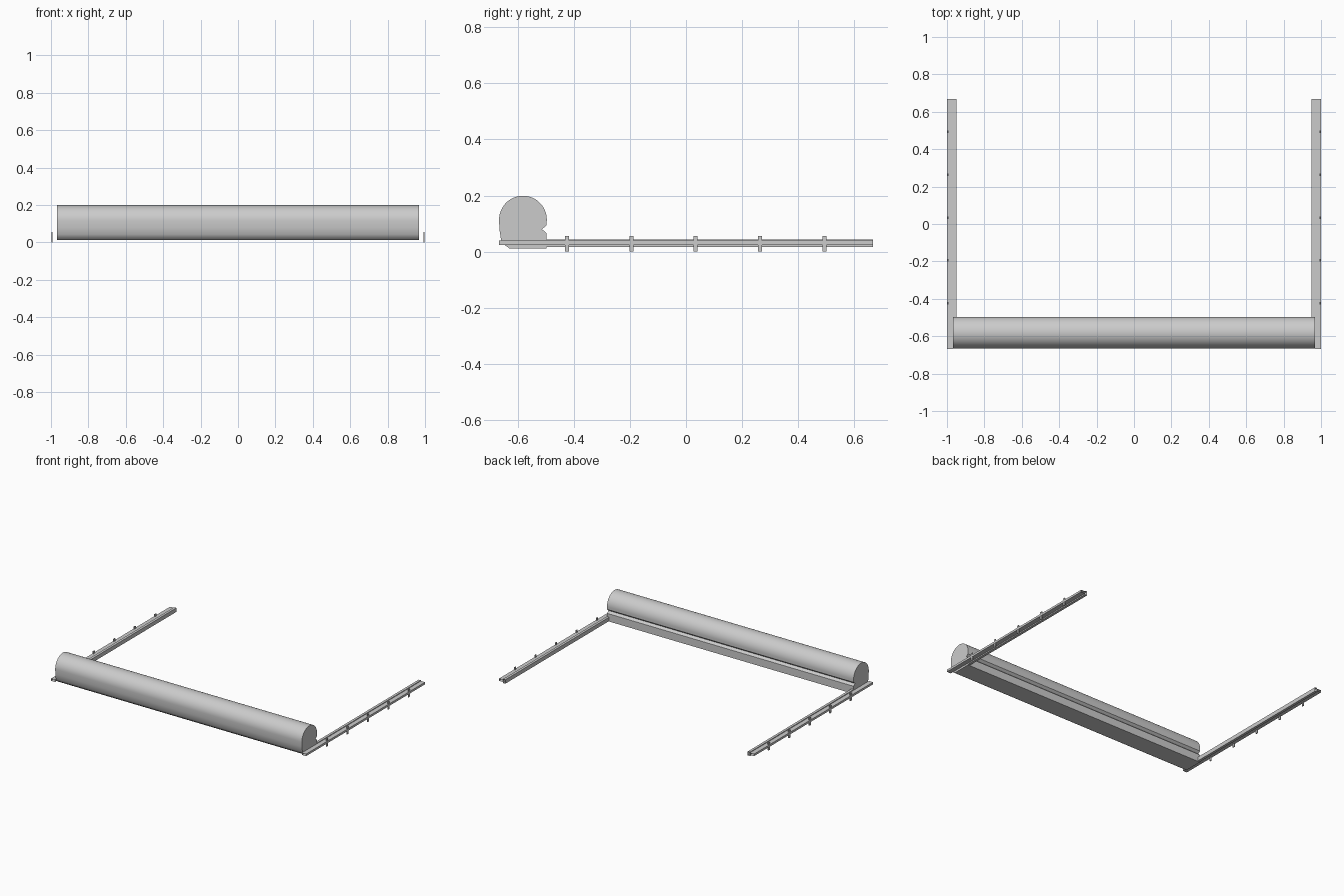
import bpy, bmesh, math

if "Cube" in bpy.data.objects:
    bpy.data.objects.remove(bpy.data.objects["Cube"])


def make_object(name, bm):
    bmesh.ops.recalc_face_normals(bm, faces=bm.faces)
    me = bpy.data.meshes.new(name)
    bm.to_mesh(me)
    bm.free()
    ob = bpy.data.objects.new(name, me)
    bpy.context.collection.objects.link(ob)
    return ob


def extrude_profile(name, points, axis, start, end, caps):
    """Sweep a closed profile straight along x (points = y, z) or y (points = x, z)."""
    bm = bmesh.new()
    rings = []
    for s in (start, end):
        rings.append([bm.verts.new((s, a, b) if axis == 'x' else (a, s, b))
                      for a, b in points])
    n = len(points)
    for i in range(n):
        j = (i + 1) % n
        bm.faces.new((rings[0][i], rings[0][j], rings[1][j], rings[1][i]))
    if caps:
        bm.faces.new(rings[0])
        bm.faces.new(rings[1])
    return make_object(name, bm)


# Roller housing: rounded top, slot at the rear, chamfered lower front
cy, cz, r = -0.581, 0.114, 0.085
arc = [(cy + r * math.cos(math.radians(a)), cz + r * math.sin(math.radians(a)))
       for a in range(0, 181, 6)]
housing_profile = arc + [(-0.665, 0.08), (-0.659, 0.042), (-0.648, 0.025),
                         (-0.63, 0.012), (-0.497, 0.012), (-0.497, 0.066),
                         (-0.513, 0.080), (-0.497, 0.094)]
housing = extrude_profile("roller_housing", housing_profile, 'x', -0.967, 0.967, True)
bpy.ops.object.select_all(action='DESELECT')
housing.select_set(True)
bpy.context.view_layer.objects.active = housing
bpy.ops.object.shade_smooth_by_angle(angle=math.radians(25))


def rect(x0, x1, z0, z1):
    return [(x0, z0), (x1, z0), (x1, z1), (x0, z1)]


for side, s in (("left", -1), ("right", 1)):
    # Side rail: open-ended outer strip and a taller inner guide behind the housing
    extrude_profile(side + "_rail_outer", rect(s * 0.968, s * 1.0, 0.024, 0.039),
                    'y', -0.667, 0.667, False)
    extrude_profile(side + "_rail_guide", rect(s * 0.95, s * 0.968, 0.016, 0.044),
                    'y', -0.497, 0.667, False)
    # Mounting clips spaced along the rail
    for i in range(5):
        y = -0.424 + i * 0.2292
        extrude_profile(f"{side}_clip_{i + 1}", rect(s * 0.991, s * 0.998, 0.0, 0.056),
                        'y', y - 0.007, y + 0.007, True)
